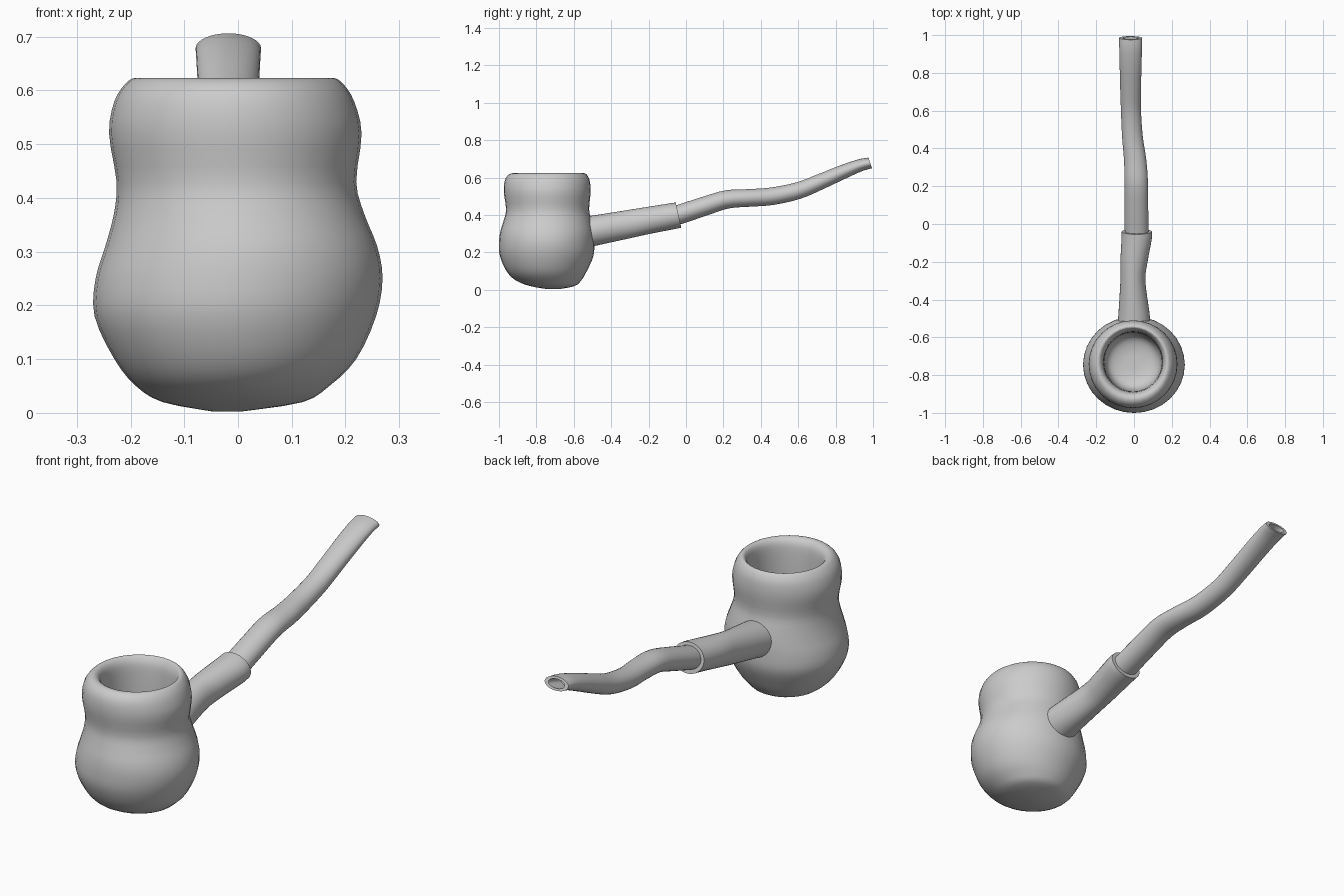
import bpy, bmesh, math

SIDES = 32


def smooth(stations, steps=4):
    """Catmull-Rom interpolation through stations."""
    pts = [stations[0]] + stations + [stations[-1]]
    out = []
    for a, b, c, d in zip(pts, pts[1:], pts[2:], pts[3:]):
        for k in range(steps):
            t = k / steps
            out.append([0.5 * (2*q + (r - p)*t + (2*p - 5*q + 4*r - s)*t*t
                               + (3*q - p - 3*r + s)*t**3)
                        for p, q, r, s in zip(a, b, c, d)])
    return out + [stations[-1]]


def loft(name, stations, angle=40):
    """Skin elliptical rings; station = x, y, z, x radius, other radius, tilt."""
    bm = bmesh.new()
    rings = []
    for x, y, z, rx, rv, tilt in stations:
        t = math.radians(tilt)
        ring = []
        for i in range(SIDES):
            a = 2 * math.pi * i / SIDES
            v = rv * math.sin(a)
            ring.append(bm.verts.new((x + rx * math.cos(a),
                                      y - v * math.sin(t),
                                      z + v * math.cos(t))))
        rings.append(ring)
    for r, s in zip(rings, rings[1:]):
        for i in range(SIDES):
            j = (i + 1) % SIDES
            bm.faces.new((r[i], r[j], s[j], s[i]))
    bm.faces.new(rings[0])
    bm.faces.new(rings[-1])
    bmesh.ops.recalc_face_normals(bm, faces=bm.faces)
    me = bpy.data.meshes.new(name)
    bm.to_mesh(me)
    bm.free()
    ob = bpy.data.objects.new(name, me)
    bpy.context.collection.objects.link(ob)
    bpy.ops.object.select_all(action='DESELECT')
    ob.select_set(True)
    bpy.context.view_layer.objects.active = ob
    bpy.ops.object.shade_smooth_by_angle(angle=math.radians(angle))
    return ob


# Bowl: outside from the base up, over the rim and down to the floor
bowl = [(-.02, -.71, .003, .03, .03), (-.01, -.715, .02, .13, .12),
        (-.01, -.735, .05, .18, .175), (-.005, -.745, .10, .225, .215),
        (-.005, -.745, .18, .262, .25), (.002, -.745, .25, .267, .255),
        (.006, -.743, .31, .253, .25), (.002, -.74, .37, .233, .235),
        (-.003, -.74, .43, .223, .222), (-.005, -.742, .52, .235, .232),
        (-.007, -.742, .58, .223, .228), (-.007, -.74, .612, .203, .212),
        (-.007, -.735, .623, .185, .192), (-.006, -.73, .612, .168, .175),
        (-.005, -.73, .58, .158, .162), (-.005, -.73, .50, .153, .156),
        (-.005, -.73, .40, .148, .15), (-.005, -.73, .35, .125, .125),
        (-.005, -.73, .33, .07, .07), (-.005, -.73, .327, .02, .02)]
loft("bowl", smooth([s + (90,) for s in bowl], 3), 60)

# Shank: sleeve joining the bowl and the stem
loft("shank", smooth([(0, -.545, .305, .088, .083, 8),
                      (0, -.47, .32, .082, .08, 9),
                      (-.006, -.30, .352, .066, .075, 10),
                      (0, -.20, .371, .072, .072, 11),
                      (.014, -.08, .392, .08, .07, 12),
                      (.015, -.04, .399, .08, .069, 12.5)]))

# Stem: wavy tube flattening towards the mouth, with a bored end
stem = smooth([(.015, -.09, .388, .06, .052, 14),
               (.014, -.03, .404, .063, .052, 16),
               (.013, .10, .447, .062, .051, 18),
               (.012, .22, .483, .062, .049, 10),
               (.006, .34, .491, .059, .047, 3),
               (-.008, .46, .500, .055, .047, 8),
               (-.016, .60, .530, .053, .045, 17),
               (-.018, .72, .578, .055, .042, 22),
               (-.018, .84, .630, .058, .038, 21),
               (-.018, .93, .665, .060, .033, 19),
               (-.018, .985, .678, .061, .030, 19)])
stem += [(-.018, .985, .678, .042, .020, 19),
         (-.018, .90, .652, .036, .017, 19)]
loft("stem", stem)
